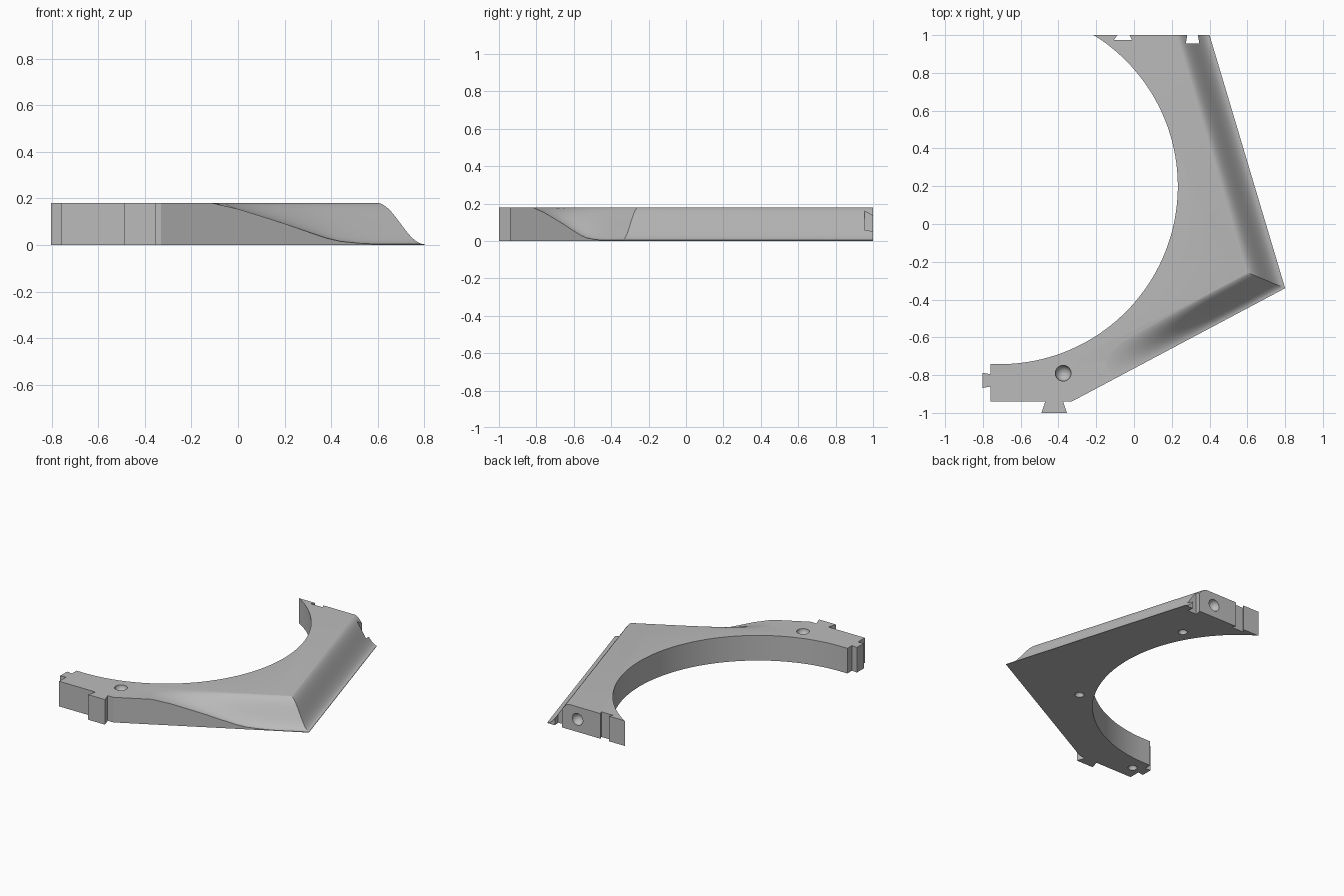
import bpy, bmesh, math
from mathutils import Vector

if "Cube" in bpy.data.objects:
    bpy.data.objects.remove(bpy.data.objects["Cube"], do_unlink=True)

TOP = 0.18           # plate thickness
SLOPE = 0.172        # width of the curved outer slope

grey = bpy.data.materials.new("plain grey")
grey.use_nodes = True
grey.diffuse_color = (0.5, 0.5, 0.5, 1)
grey.node_tree.nodes["Principled BSDF"].inputs["Base Color"].default_value = (0.5, 0.5, 0.5, 1)


def add_object(name, bm):
    bmesh.ops.recalc_face_normals(bm, faces=bm.faces)
    mesh = bpy.data.meshes.new(name)
    bm.to_mesh(mesh)
    bm.free()
    mesh.materials.append(grey)
    obj = bpy.data.objects.new(name, mesh)
    bpy.context.collection.objects.link(obj)
    return obj


def loft(name, sections):
    """Closed solid through equal-length loops of points."""
    bm = bmesh.new()
    rings = [[bm.verts.new(p) for p in ring] for ring in sections]
    n = len(rings[0])
    for a, b in zip(rings, rings[1:]):
        for i in range(n):
            j = (i + 1) % n
            bm.faces.new((a[i], a[j], b[j], b[i]))
    bm.faces.new(rings[0])
    bm.faces.new(rings[-1])
    return add_object(name, bm)


def prism(name, outline, z0, z1):
    return loft(name, [[(x, y, z) for x, y in outline] for z in (z0, z1)])


def cut(body, cutter):
    mod = body.modifiers.new("cut", "BOOLEAN")
    mod.operation = "DIFFERENCE"
    mod.solver = "EXACT"
    mod.object = cutter
    bpy.context.view_layer.objects.active = body
    bpy.ops.object.modifier_apply(modifier=mod.name)
    bpy.data.objects.remove(cutter, do_unlink=True)


# Plate: inner arc, side tongue, front dovetail, two straight outer edges
centre, radius = Vector((-0.71, 0.2)), 0.942
start, end, steps = math.radians(58), math.radians(-88), 64
arc = []
for i in range(steps + 1):
    a = start + (end - start) * i / steps
    arc.append((centre.x + radius * math.cos(a), centre.y + radius * math.sin(a)))
arc[0] = (-0.215, 1.0)
corner = Vector((0.8, -0.34))
front_end = Vector((-0.33, -0.94))
back_end = Vector((0.4, 1.0))
tongue = [(-0.76, -0.742), (-0.76, -0.795), (-0.803, -0.788),
          (-0.803, -0.868), (-0.76, -0.861), (-0.76, -0.94)]
dovetail = [(-0.47, -0.94), (-0.49, -1.0), (-0.355, -1.0), (-0.375, -0.94)]
plate = prism("frame_segment",
              arc + tongue + dovetail + [tuple(front_end), tuple(corner), tuple(back_end)],
              0, TOP)


# Curved slopes: an S-shaped section swept along each outer edge
def slope_cutter(name, origin, target, stations):
    along = (target - origin).normalized()
    inward = Vector((-along.y, along.x))
    sections = []
    for s, low in stations:
        section = [(-0.1, 0.4), (-0.1, low)]
        for i in range(21):
            t = i / 20
            section.append((t * SLOPE, low + (TOP + 0.001 - low) * (1 - math.cos(math.pi * t)) / 2))
        section.append((SLOPE + 0.005, 0.4))
        ring = []
        for d, z in section:
            p = origin + along * s + inward * d
            ring.append((p.x, p.y, z))
        sections.append(ring)
    return loft(name, sections)


cut(plate, slope_cutter("side_slope_cutter", corner, back_end, [(-0.3, 0.004), (1.7, 0.004)]))

# The front slope rises out of the wall towards its far end
length = (corner - front_end).length
rise = [(-0.14, 0.184), (-0.1, 0.178), (0, 0.155), (0.1, 0.124), (0.2, 0.092),
        (0.3, 0.057), (0.38, 0.03), (0.44, 0.016), (0.52, 0.008), (0.6, 0.004), (1.1, 0.004)]
stations = [((x - front_end.x) / (corner.x - front_end.x) * length, z) for x, z in rise]
cut(plate, slope_cutter("front_slope_cutter", front_end, corner, stations))

# Joint sockets in the back end
cut(plate, prism("dovetail_socket", [(-0.092, 1.05), (-0.088, 1.0), (-0.106, 0.974),
                                     (-0.01, 0.974), (-0.024, 1.0), (-0.02, 1.05)], -0.1, 0.3))
cut(plate, prism("tongue_socket", [(0.282, 1.05), (0.282, 1.0), (0.274, 0.955),
                                   (0.346, 0.955), (0.338, 1.0), (0.338, 1.05)], -0.1, 0.3))

# Round dimples: top, back end and underside
dimples = [((-0.375, -0.79, TOP), 0.042), ((0.16, 1.0, 0.09), 0.042)]
for angle in (30, -31, -89):
    a = math.radians(angle)
    dimples.append(((centre.x + 1.04 * math.cos(a), centre.y + 1.04 * math.sin(a), 0), 0.03))
for place, size in dimples:
    bm = bmesh.new()
    bmesh.ops.create_uvsphere(bm, u_segments=32, v_segments=17, radius=size)
    bmesh.ops.translate(bm, verts=bm.verts, vec=place)
    cut(plate, add_object("dimple_cutter", bm))

# Smooth the curves, keep the edges crisp
bpy.ops.object.select_all(action="DESELECT")
plate.select_set(True)
bpy.context.view_layer.objects.active = plate
bpy.ops.object.shade_smooth_by_angle(angle=math.radians(25))
